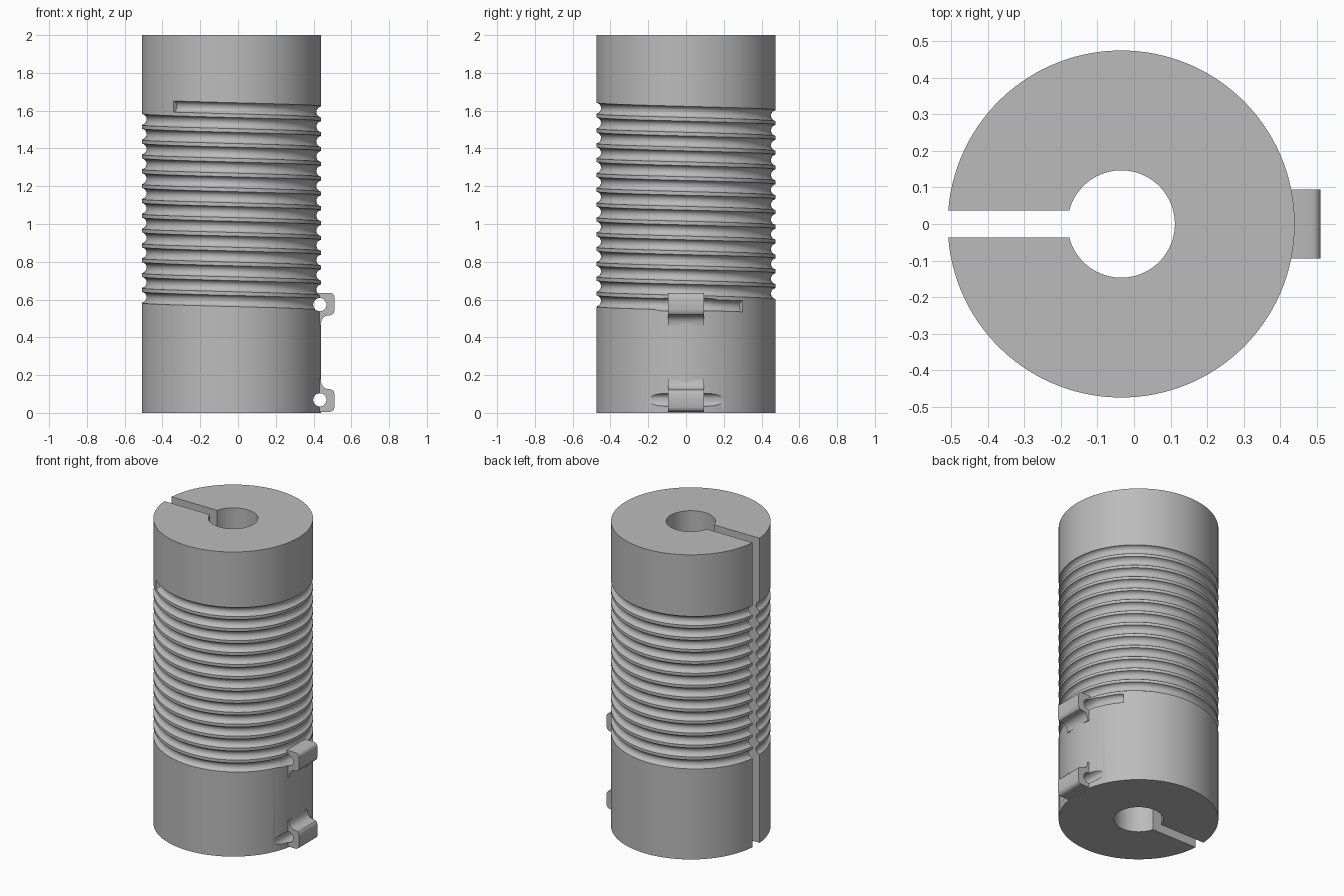
import bpy, bmesh, math

if "Cube" in bpy.data.objects:
    bpy.data.objects.remove(bpy.data.objects["Cube"])

CX, R, BORE, HALF_SLOT, HEIGHT = -0.035, 0.475, 0.147, 0.037, 2.0
PITCH, Z0, TURNS = 0.0785, 0.573, 14
GROOVE_R, GROOVE_OUT = 0.03, 0.005
HALF_W = math.sqrt(GROOVE_R ** 2 - GROOVE_OUT ** 2)
START, END = math.radians(39), math.radians(-130)
LOW_HOLE_Z, HOLE_X, HOLE_R = 0.069, 0.433, 0.035

grey = bpy.data.materials.new("light grey")
grey.use_nodes = True
grey.diffuse_color = (0.5, 0.5, 0.5, 1)
grey.node_tree.nodes["Principled BSDF"].inputs["Base Color"].default_value = (0.5, 0.5, 0.5, 1)


def make_object(name, bm):
    bmesh.ops.recalc_face_normals(bm, faces=bm.faces)
    mesh = bpy.data.meshes.new(name)
    bm.to_mesh(mesh)
    bm.free()
    mesh.materials.append(grey)
    obj = bpy.data.objects.new(name, mesh)
    bpy.context.collection.objects.link(obj)
    return obj


def extrude_profile(name, points, half_depth):
    """Closed x-z outline stretched along y."""
    bm = bmesh.new()
    face = bm.faces.new([bm.verts.new((x, -half_depth, z)) for x, z in points])
    moved = bmesh.ops.extrude_face_region(bm, geom=[face])["geom"]
    bmesh.ops.translate(bm, vec=(0, 2 * half_depth, 0),
                        verts=[v for v in moved if isinstance(v, bmesh.types.BMVert)])
    return make_object(name, bm)


def circle(z, n=40):
    return [(HOLE_X + HOLE_R * math.cos(math.tau * i / n),
             z + HOLE_R * math.sin(math.tau * i / n)) for i in range(n)]


def finish(obj, cutters):
    bpy.ops.object.select_all(action="DESELECT")
    obj.select_set(True)
    bpy.context.view_layer.objects.active = obj
    for cutter in cutters:
        mod = obj.modifiers.new("wire hole", "BOOLEAN")
        mod.operation, mod.solver, mod.object = "DIFFERENCE", "EXACT", cutter
        bpy.ops.object.modifier_apply(modifier=mod.name)
    bpy.ops.object.shade_smooth_by_angle(angle=math.radians(30))


# Angles run clockwise from one slot edge to the other, with doubled columns at groove ends
edge = math.pi - math.asin(HALF_SLOT / R)
outer = [edge - 2 * edge * i / 120 for i in range(121)]
for stop in (START, END):
    outer += [stop - 0.002, stop + 0.002]
outer.sort(reverse=True)
bore_edge = math.pi - math.asin(HALF_SLOT / BORE)
inner = [-bore_edge + 2 * bore_edge * i / 48 for i in range(49)]

# Rows of the body: (height, groove depth, turn number); turn None means a level row
rows = [(0, 0, None)]
for k in range(TURNS):
    for j in range(13):
        off = -HALF_W * math.cos(math.pi * j / 12)
        depth = math.sqrt(max(GROOVE_R ** 2 - off ** 2, 0)) - GROOVE_OUT
        rows.append((Z0 + k * PITCH + off, max(depth, 0), k))
rows.append((HEIGHT, 0, None))


def ring(bm, height, depth, turn):
    def z_at(a):
        return height if turn is None else height - PITCH * a / math.tau
    verts = []
    for a in outer:
        cut = not ((turn == 0 and a > START) or (turn == TURNS - 1 and a < END))
        r = R - (depth if cut else 0)
        x, y = r * math.cos(a), r * math.sin(a)
        if abs(a) > edge - 1e-6:
            y = math.copysign(HALF_SLOT, a)
            x = -math.sqrt(r * r - y * y)
        verts.append(bm.verts.new((CX + x, y, z_at(a))))
    for a in inner:
        slot_a = math.copysign(edge, a) if abs(a) > bore_edge - 1e-6 else a
        verts.append(bm.verts.new((CX + BORE * math.cos(a), BORE * math.sin(a), z_at(slot_a))))
    return verts


# Slotted tube with helical groove
bm = bmesh.new()
rings = [ring(bm, *row) for row in rows]
n = len(rings[0])
for low, high in zip(rings, rings[1:]):
    for i in range(n):
        j = (i + 1) % n
        bm.faces.new((low[i], low[j], high[j], high[i]))
bm.faces.new(rings[0])
bm.faces.new(rings[-1])
body = make_object("grooved_tube", bm)

# Wire clips: the same outline, mirrored vertically
outline = [(0.42, 0.063), (0.488, 0.063), (0.499, 0.059), (0.507, 0.051), (0.511, 0.04),
           (0.511, -0.025), (0.508, -0.042), (0.5, -0.052), (0.488, -0.056), (0.475, -0.057),
           (0.46, -0.062), (0.448, -0.073), (0.441, -0.088), (0.438, -0.11), (0.42, -0.11)]
cutters = []
for name, z, sign in (("upper_clip", Z0, 1), ("lower_clip", LOW_HOLE_Z, -1)):
    cutter = extrude_profile(name + "_hole_cutter", circle(z), 0.3)
    cutter.hide_render = True
    cutters.append(cutter)
    clip = extrude_profile(name, [(x, z + sign * dz) for x, dz in outline], 0.095)
    finish(clip, [cutter])
finish(body, cutters)

# Cutters are no longer needed
for cutter in cutters:
    bpy.data.objects.remove(cutter)
